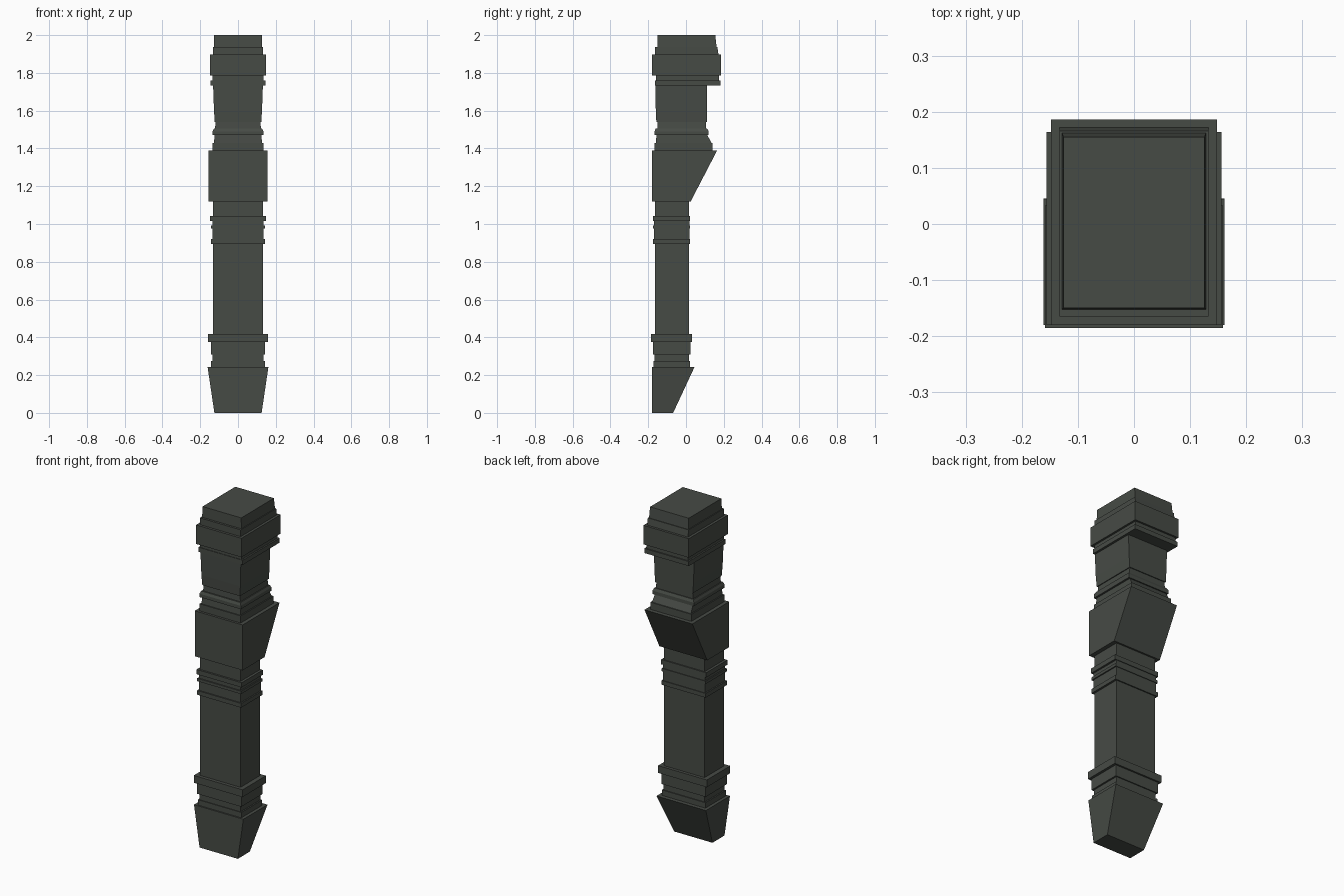
import bpy, bmesh

dark = bpy.data.materials.new("dark grey green")
dark.diffuse_color = (0.062, 0.070, 0.060, 1)


def loft(name, *rings):
    """Stack rectangular rings (z, half width, front y, back y), flat shaded."""
    bm = bmesh.new()
    loops = []
    for z, w, f, b in rings:
        loops.append([bm.verts.new((x, y, z)) for x, y in
                      ((-w, f), (w, f), (w, b), (-w, b))])
    for lo, hi in zip(loops, loops[1:]):
        for i in range(4):
            j = (i + 1) % 4
            bm.faces.new((lo[i], lo[j], hi[j], hi[i]))
    bm.faces.new(loops[0][::-1])
    bm.faces.new(loops[-1])
    bmesh.ops.recalc_face_normals(bm, faces=bm.faces)
    me = bpy.data.meshes.new(name)
    bm.to_mesh(me)
    bm.free()
    me.materials.append(dark)
    ob = bpy.data.objects.new(name, me)
    bpy.context.collection.objects.link(ob)


def band(name, z0, z1, w, f, b):
    loft(name, (z0, w, f, b), (z1, w, f, b))


# Tapered foot with sloping back
loft("foot", (0, .125, -.18, -.068), (.243, .161, -.18, .045))

# Ankle mouldings
loft("ankle_neck", (.243, .142, -.172, .022), (.275, .142, -.172, .022),
     (.275, .134, -.168, .017), (.31, .134, -.168, .017))
band("ankle_block", .31, .375, .144, -.175, .023)
band("ankle_collar", .375, .418, .159, -.185, .033)

# Long shaft and its rings
band("shaft", .418, 1.12, .132, -.165, .015)
for k, (z0, z1, w) in enumerate([(.895, .92, .144), (.975, .992, .143),
                                 (1.015, 1.043, .147)]):
    band("shaft_ring_%d" % (k + 1), z0, z1, w, -.176, .022)
band("shaft_ring_core", .92, 1.015, .136, -.169, .018)

# Knee bracket with sloping back
loft("bracket", (1.12, .156, -.18, .025), (1.388, .156, -.18, .164))

# Neck mouldings over the bracket
loft("neck_base", (1.388, .134, -.166, .141), (1.43, .134, -.166, .141),
     (1.43, .127, -.16, .135), (1.47, .124, -.156, .113))
loft("neck_ring", (1.47, .135, -.167, .12), (1.49, .135, -.167, .12),
     (1.505, .128, -.16, .112))

# Upper shaft, flaring slightly upwards
loft("upper_shaft", (1.505, .122, -.152, .107), (1.54, .118, -.15, .107),
     (1.54, .123, -.157, .112), (1.60, .127, -.16, .112), (1.74, .132, -.162, .112))

# Capital
band("capital_ring", 1.733, 1.76, .145, -.163, .182)
band("capital_gap", 1.76, 1.785, .136, -.16, .175)
band("capital_block", 1.785, 1.897, .148, -.18, .186)
loft("cap", (1.897, .133, -.165, .172), (1.937, .133, -.165, .166),
     (1.937, .128, -.152, .162), (2.0, .126, -.15, .155))
